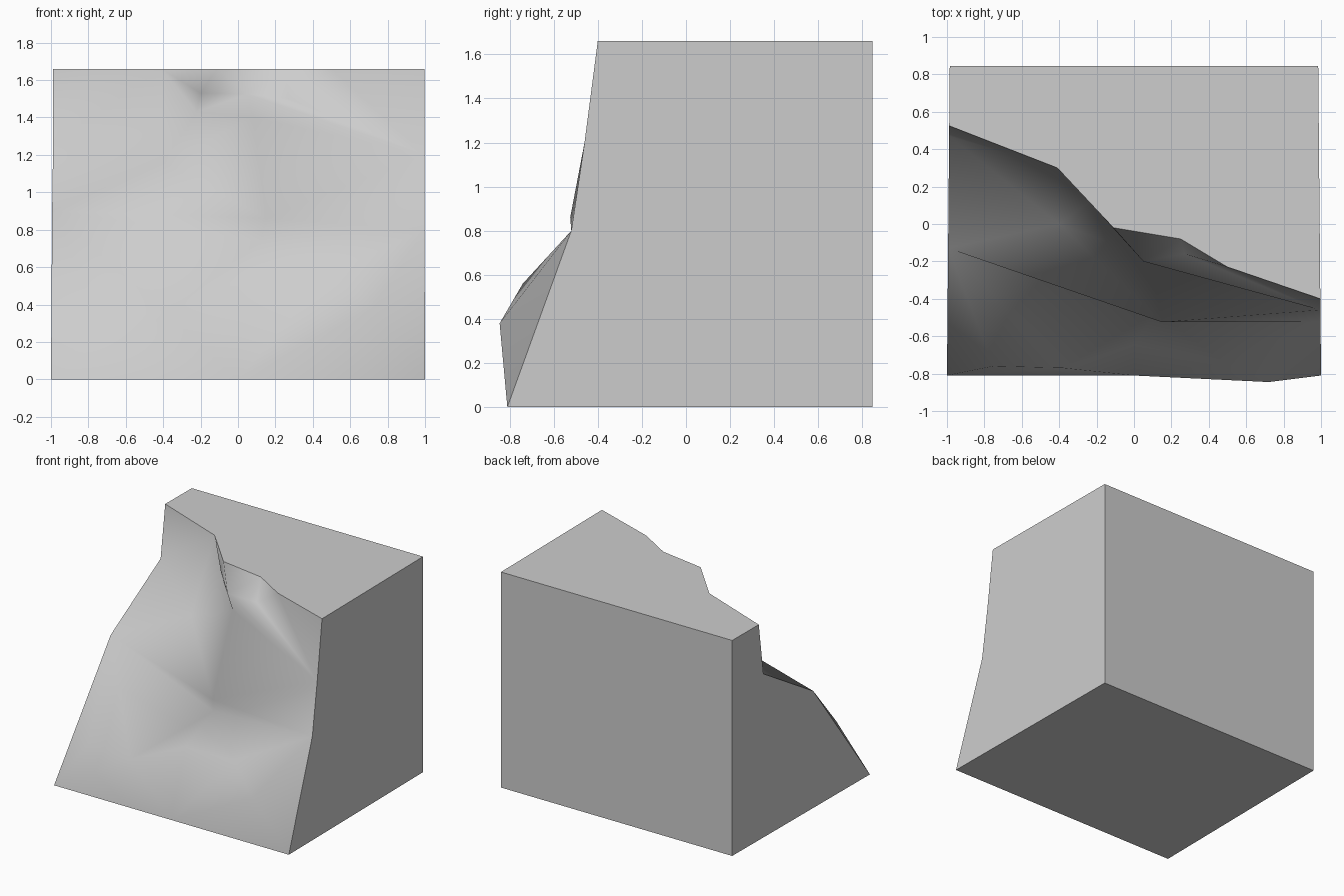
import bpy, bmesh
from mathutils import Vector
from mathutils.geometry import delaunay_2d_cdt

old = bpy.data.objects.get("Cube")
if old:
    bpy.data.objects.remove(old, do_unlink=True)

TOP, BACK, FRONT = 1.66, 0.845, -0.81


def side(sign, y, z):
    """Point on a side wall; the walls close in slightly toward the back."""
    return (sign * (1 - .015 * (y - FRONT) / (BACK - FRONT)), y, z)


# Rim of the cliff face, counter-clockwise as seen from the front
foot = [side(-1, FRONT, 0), (0, FRONT, 0), side(1, FRONT, 0)]
right_side = [side(1, -.52, .8), side(1, -.46, 1.2)]
brow = [side(1, -.4, TOP), (.5, -.23, TOP), (.25, -.08, TOP),
        (-.11, -.02, TOP), (-.41, .3, TOP), side(-1, .525, TOP)]
left_side = [side(-1, .47, 1.26), side(-1, -.13, .9)]
rim = foot + right_side + brow + left_side

# Upper shelf: its lip, the cove behind it and the undercut below it
spur = (-.2, .075, 1.53)
ledge = (.05, -.2, 1.525)
cove = (.27, -.16, 1.5)
spur_under = (-.22, .13, 1.43)
ledge_under = (.08, -.18, 1.4)

# Middle step: its lip and the undercut below it
shoulder = (-.4, 0, 1.16)
lip = (.15, -.525, .86)
lip_under = (.12, -.47, .74)

# Lower knobs with a gully between them
gully = (0, -.645, .5)
left_knob = (-.75, -.76, .36)
mid_knob = (-.38, -.77, .35)
right_knob = (.48, -.74, .56)
belly = (.72, -.845, .38)

inner = [spur, ledge, cove, spur_under, ledge_under, shoulder, lip, lip_under,
         gully, left_knob, mid_knob, right_knob, belly]

# Ridges and creases that run through the rock
creases = [
    [brow[4], spur, ledge, right_side[1]],
    [brow[3], ledge, cove, right_side[1]],
    [brow[1], cove, brow[2]],
    [brow[4], spur_under, ledge_under, right_side[1]],
    [left_side[0], shoulder, spur_under],
    [ledge_under, lip, right_side[1]],
    [left_side[1], shoulder, lip],
    [left_side[1], lip, right_side[0]],
    [left_side[1], lip_under, right_side[0]],
    [foot[1], gully, lip_under, right_knob, belly, foot[2]],
    [right_knob, right_side[0], belly],
    [left_side[1], left_knob, mid_knob, gully],
]

points = rim + inner
edges = [(points.index(a), points.index(b))
         for line in creases for a, b in zip(line, line[1:])]
flat = [Vector((p[0], p[2])) for p in points]
_, _, triangles, origin, _, _ = delaunay_2d_cdt(
    flat, edges, [list(range(len(rim)))], 1, 1e-5)

bm = bmesh.new()
verts = {p: bm.verts.new(p) for p in points}

# Cliff face, smooth
for tri in triangles:
    face = bm.faces.new([verts[points[origin[i][0]]] for i in tri])
    face.smooth = True

# Flat back, sides, top and base
back_left, back_right, top_left, top_right = [
    bm.verts.new(side(sign, BACK, z)) for z in (0, TOP) for sign in (-1, 1)]


def panel(rim_points, *extra):
    face = bm.faces.new([verts[p] for p in rim_points] + list(extra))
    face.smooth = False


panel(foot, back_right, back_left)
panel([foot[2]] + right_side + [brow[0]], top_right, back_right)
panel(brow, top_left, top_right)
panel([brow[-1]] + left_side + [foot[0]], back_left, top_left)
panel([], back_left, back_right, top_right, top_left)

# Sharp border between the cliff and the flat panels
for edge in bm.edges:
    edge.smooth = all(f.smooth for f in edge.link_faces)
bmesh.ops.recalc_face_normals(bm, faces=bm.faces[:])

mesh = bpy.data.meshes.new("cliff_block")
bm.to_mesh(mesh)
bm.free()
block = bpy.data.objects.new("cliff_block", mesh)
bpy.context.collection.objects.link(block)

# Plain stone colour
stone = bpy.data.materials.new("grey_stone")
stone.use_nodes = True
colour = (.61, .61, .61, 1)
stone.diffuse_color = colour
stone.node_tree.nodes["Principled BSDF"].inputs["Base Color"].default_value = colour
mesh.materials.append(stone)
